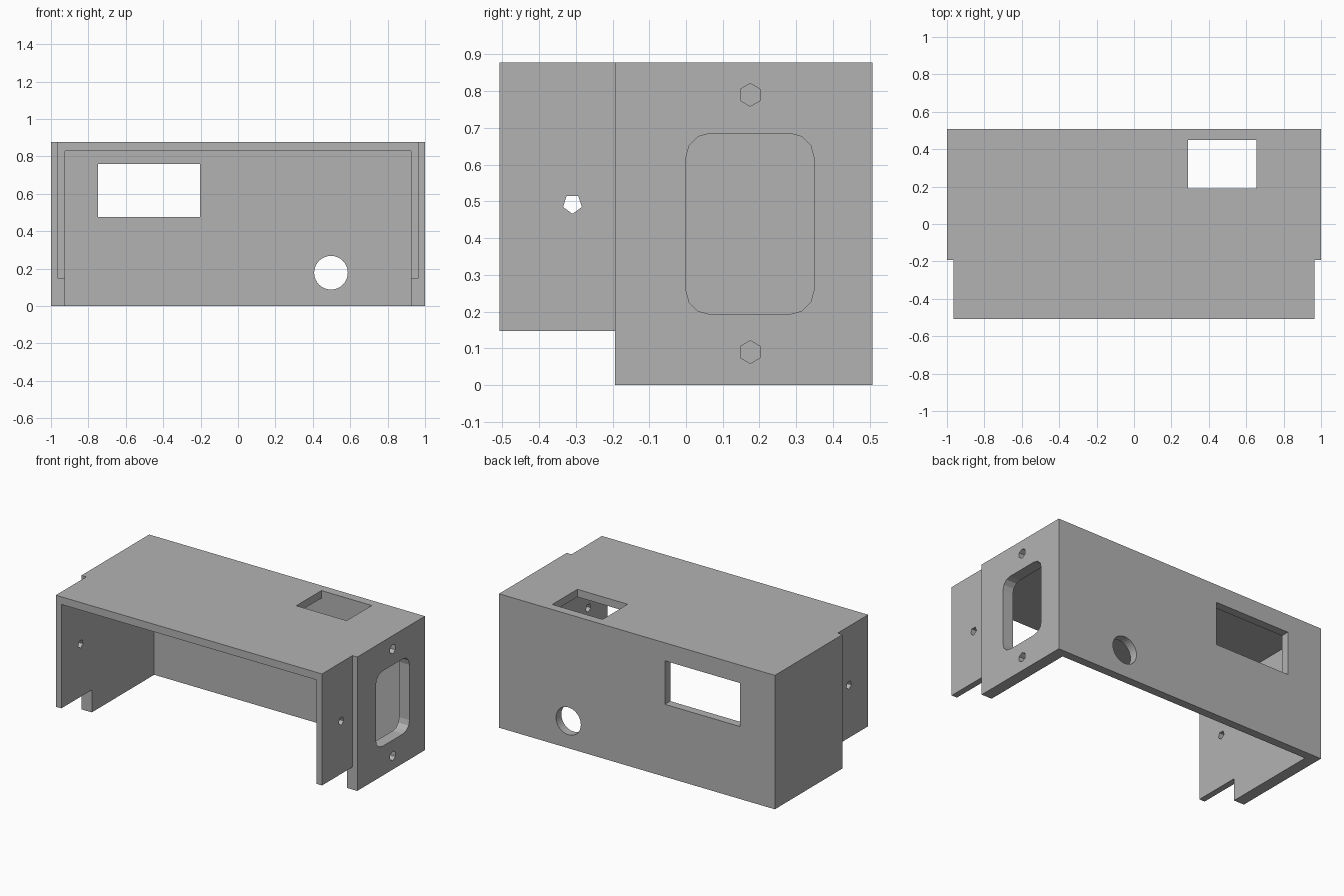
import bpy, bmesh, math
from mathutils import Vector

cube = bpy.data.objects.get("Cube")
if cube:
    bpy.data.objects.remove(cube, do_unlink=True)

# Overall sizes
HALF_Y, HEIGHT = 0.508, 0.878
SIDE, BACK, ROOF = 0.075, 0.055, 0.05
STEP_Y, STEP_X, TAB_Z = -0.193, 0.965, 0.147

grey = bpy.data.materials.new("plain grey")
grey.use_nodes = True
colour = (0.45, 0.45, 0.45, 1)
grey.diffuse_color = colour
grey.node_tree.nodes["Principled BSDF"].inputs["Base Color"].default_value = colour


def finish(name, bm):
    bmesh.ops.recalc_face_normals(bm, faces=bm.faces[:])
    mesh = bpy.data.meshes.new(name)
    bm.to_mesh(mesh)
    bm.free()
    mesh.materials.append(grey)
    obj = bpy.data.objects.new(name, mesh)
    bpy.context.collection.objects.link(obj)
    return obj


def prism(name, outline, travel):
    """Extrude a flat closed outline along a vector."""
    bm = bmesh.new()
    face = bm.faces.new([bm.verts.new(p) for p in outline])
    result = bmesh.ops.extrude_face_region(bm, geom=[face])
    moved = [v for v in result["geom"] if isinstance(v, bmesh.types.BMVert)]
    bmesh.ops.translate(bm, verts=moved, vec=Vector(travel))
    return finish(name, bm)


def box(name, x0, x1, y0, y1, z0, z1):
    base = [(x0, y0, z0), (x1, y0, z0), (x1, y1, z0), (x0, y1, z0)]
    return prism(name, base, (0, 0, z1 - z0))


def ring(u, v, radius, sides, start):
    angles = [start + math.tau * i / sides for i in range(sides)]
    return [(u + radius * math.cos(a), v + radius * math.sin(a)) for a in angles]


def side_hole(name, points, x0, x1):
    return prism(name, [(x0, y, z) for y, z in points], (x1 - x0, 0, 0))


def rounded_window(y0, y1, z0, z1, r, steps):
    points = []
    corners = [(y1 - r, z1 - r), (y0 + r, z1 - r), (y0 + r, z0 + r), (y1 - r, z0 + r)]
    for q, (cy, cz) in enumerate(corners):
        for i in range(steps + 1):
            a = (q + i / steps) * math.pi / 2
            points.append((cy + r * math.cos(a), cz + r * math.sin(a)))
    return points


# Solid housing block
housing = box("housing", -1, 1, -HALF_Y, HALF_Y, 0, HEIGHT)

# Open cavity and the raised, narrowed front section
inner = 1 - SIDE
cutters = [
    box("cavity", -inner, inner, -1, HALF_Y - BACK, -1, HEIGHT - ROOF),
    box("tab_clearance", -2, 2, -1, STEP_Y, -1, TAB_Z),
    box("left_step", STEP_X, 2, -1, STEP_Y, -2, 2),
    box("right_step", -2, -STEP_X, -1, STEP_Y, -2, 2),
]

# Openings in the roof and the back wall
cutters.append(box("roof_window", 0.29, 0.655, 0.19, 0.45, 0.7, 1))
cutters.append(box("back_window", -0.748, -0.203, 0.3, 1, 0.475, 0.76))
circle = [(x, 0.3, z) for x, z in ring(0.497, 0.178, 0.09, 32, 0)]
cutters.append(prism("cable_hole", circle, (0, 0.5, 0)))

# Socket opening with its two screw holes, in the left wall only
window = rounded_window(0, 0.348, 0.193, 0.685, 0.065, 3)
cutters.append(side_hole("socket_opening", window, 0.8, 1.2))
for z in (0.09, 0.79):
    cutters.append(side_hole("socket_screw", ring(0.175, z, 0.031, 6, math.pi / 2), 0.8, 1.2))

# Fixing hole through both front tabs
cutters.append(side_hole("tab_screw", ring(-0.309, 0.493, 0.027, 5, -math.pi / 2), -1.2, 1.2))

# Cut everything, then discard the cutters
for cutter in cutters:
    mod = housing.modifiers.new(cutter.name, "BOOLEAN")
    mod.operation = "DIFFERENCE"
    mod.solver = "EXACT"
    mod.object = cutter
    cutter.hide_render = True
bpy.context.view_layer.update()
cut = housing.evaluated_get(bpy.context.evaluated_depsgraph_get())
housing_mesh = bpy.data.meshes.new_from_object(cut)
housing.modifiers.clear()
housing.data = housing_mesh
for cutter in cutters:
    bpy.data.objects.remove(cutter, do_unlink=True)
